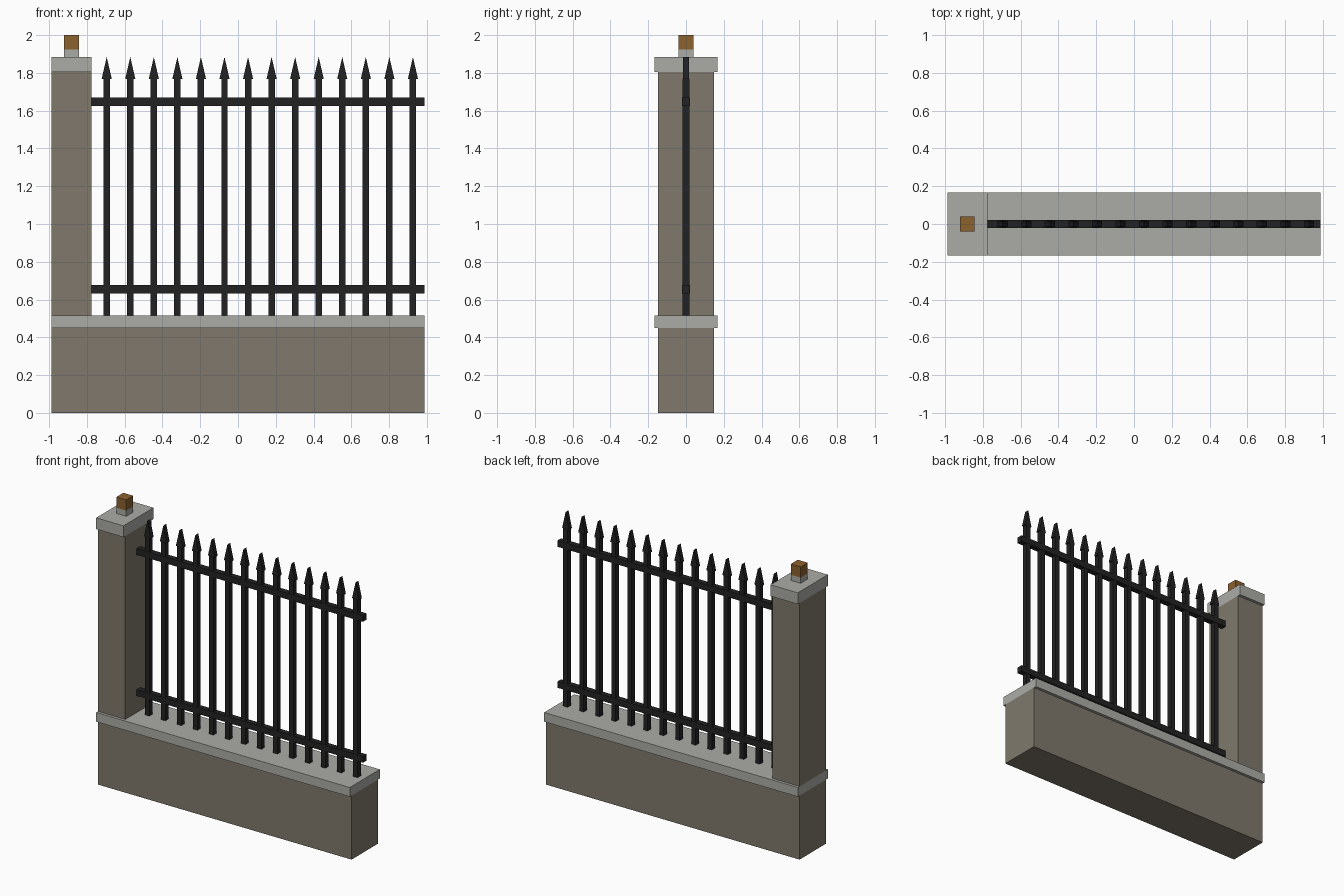
import bpy

if "Cube" in bpy.data.objects:
    bpy.data.objects.remove(bpy.data.objects["Cube"])


def material(name, rgb):
    m = bpy.data.materials.new(name)
    m.diffuse_color = (*rgb, 1.0)
    m.use_nodes = True
    m.node_tree.nodes["Principled BSDF"].inputs["Base Color"].default_value = m.diffuse_color
    return m


WALL = material("brown grey stone", (0.216, 0.191, 0.150))
CAP = material("light grey stone", (0.41, 0.41, 0.385))
IRON = material("black iron", (0.016, 0.016, 0.017))
LAMP = material("amber brown", (0.262, 0.122, 0.028))


def prism(name, profile, half_y, mat):
    """Extrude an x-z outline (counter-clockwise from the front) along y."""
    n = len(profile)
    verts = [(x, y, z) for y in (-half_y, half_y) for x, z in profile]
    faces = [tuple(range(n)), tuple(range(2 * n - 1, n - 1, -1))]
    faces += [(i, i + n, (i + 1) % n + n, (i + 1) % n) for i in range(n)]
    mesh = bpy.data.meshes.new(name)
    mesh.from_pydata(verts, [], faces)
    mesh.materials.append(mat)
    obj = bpy.data.objects.new(name, mesh)
    bpy.context.collection.objects.link(obj)
    return obj


def box(name, x0, x1, half_y, z0, z1, mat):
    return prism(name, [(x0, z0), (x1, z0), (x1, z1), (x0, z1)], half_y, mat)


L, R, P = -0.987, 0.987, -0.775   # left end, right end, pillar's inner side

# Low wall and coping
box("low_wall", L, R, 0.147, 0.0, 0.45, WALL)
box("wall_coping", L, R, 0.167, 0.45, 0.515, CAP)

# Pillar, its cap and the lamp
box("pillar", L, P, 0.147, 0.515, 1.805, WALL)
box("pillar_cap", L, P, 0.167, 1.805, 1.885, CAP)
box("lamp_base", -0.92, -0.843, 0.039, 1.885, 1.925, CAP)
box("lamp", -0.92, -0.843, 0.039, 1.925, 2.0, LAMP)

# Rails
box("lower_rail", P, R, 0.02, 0.633, 0.677, IRON)
box("upper_rail", P, R, 0.02, 1.625, 1.669, IRON)

# Pickets with flat spear heads
for i in range(14):
    x = -0.695 + i * 0.1247
    box(f"picket_{i + 1}", x - 0.017, x + 0.017, 0.018, 0.515, 1.767, IRON)
    prism(f"spear_head_{i + 1}",
          [(x - 0.027, 1.767), (x + 0.027, 1.767), (x, 1.884)], 0.016, IRON)
